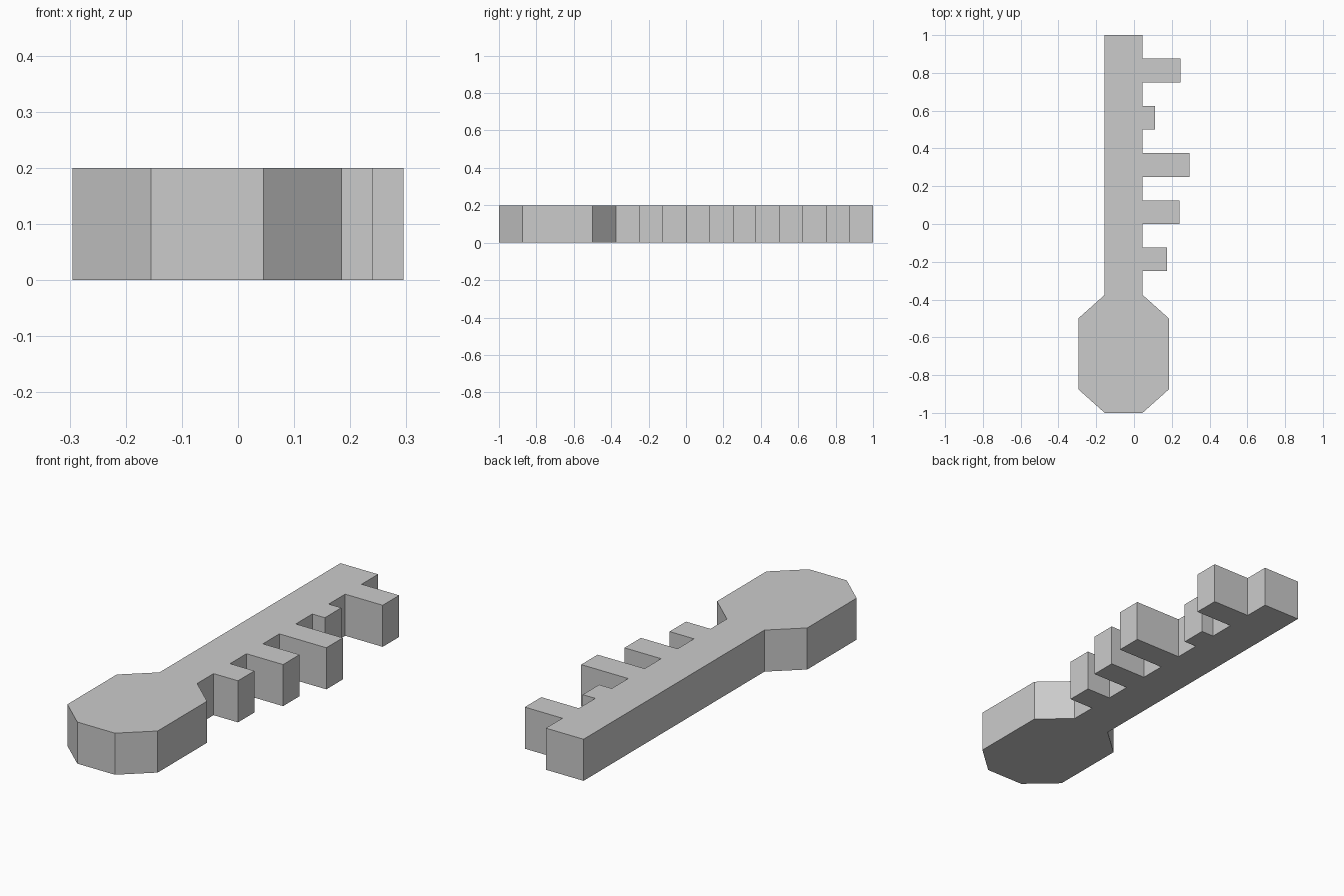
import bpy, bmesh

if "Cube" in bpy.data.objects:
    bpy.data.objects.remove(bpy.data.objects["Cube"])

HEIGHT = 0.2
LEFT, RIGHT = -0.155, 0.045          # shaft sides
BOW_LEFT, BOW_RIGHT = -0.295, 0.185  # wide handle sides
TOOTH_WIDTH = 0.125
# tooth start (y) and tip (x)
TEETH = [(-0.25, 0.175), (0.0, 0.24), (0.25, 0.295), (0.5, 0.112), (0.75, 0.245)]

# Right side of the outline: handle, then the teeth along the shaft
outline = [(LEFT, -1), (RIGHT, -1), (BOW_RIGHT, -0.875), (BOW_RIGHT, -0.5), (RIGHT, -0.375)]
for y, tip in TEETH:
    outline += [(RIGHT, y), (tip, y), (tip, y + TOOTH_WIDTH), (RIGHT, y + TOOTH_WIDTH)]

# Shaft end and plain left side
outline += [(RIGHT, 1), (LEFT, 1), (LEFT, -0.375), (BOW_LEFT, -0.5), (BOW_LEFT, -0.875)]

# Extrude the flat outline into a solid key
bm = bmesh.new()
base = bm.faces.new([bm.verts.new((x, y, 0)) for x, y in outline])
top = bmesh.ops.extrude_face_region(bm, geom=[base], use_keep_orig=True)
bmesh.ops.translate(bm, vec=(0, 0, HEIGHT),
                    verts=[g for g in top["geom"] if isinstance(g, bmesh.types.BMVert)])
bmesh.ops.recalc_face_normals(bm, faces=bm.faces[:])

mesh = bpy.data.meshes.new("key")
bm.to_mesh(mesh)
bm.free()
key = bpy.data.objects.new("key", mesh)
bpy.context.collection.objects.link(key)
